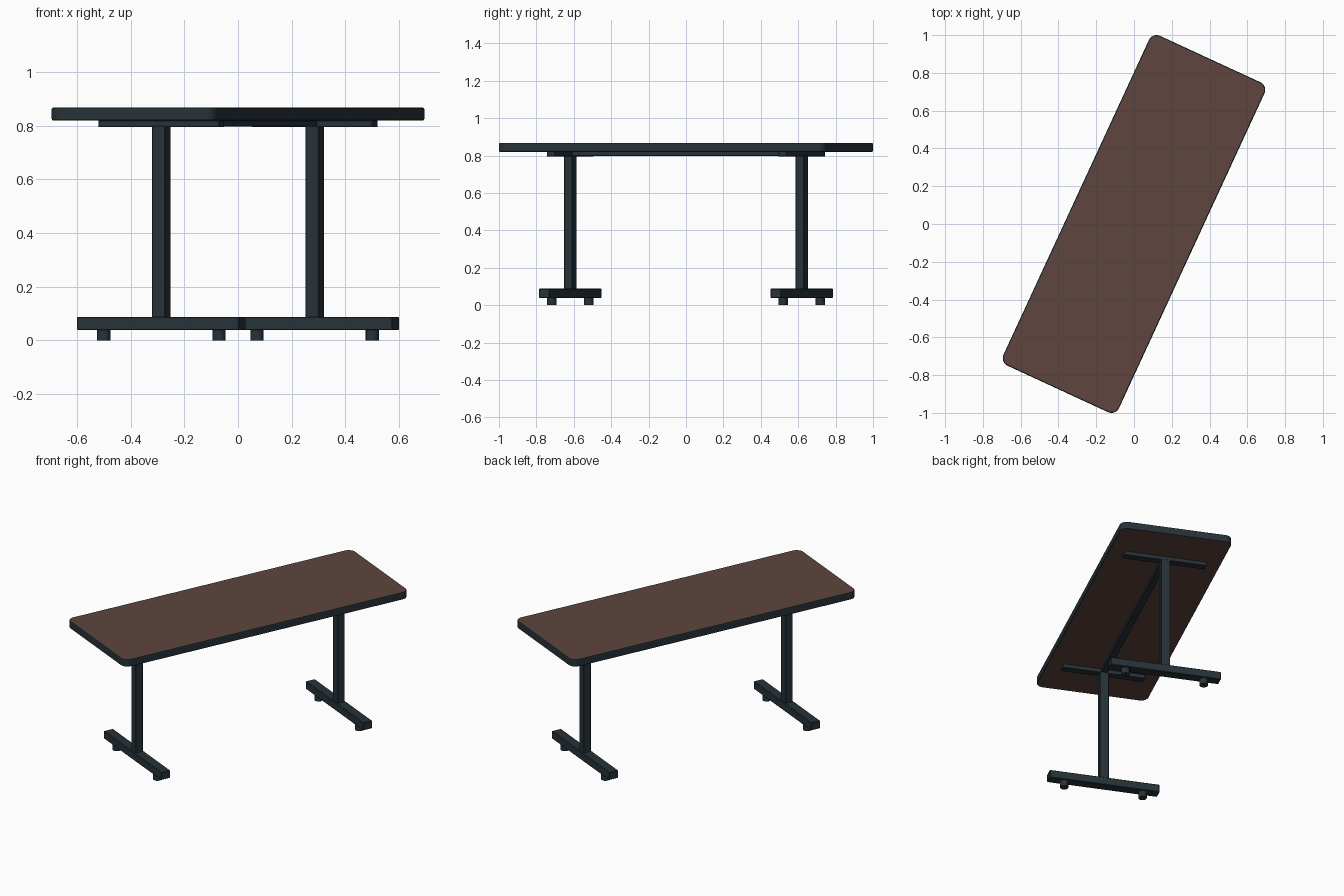
import bpy, bmesh, math
from mathutils import Matrix, Vector

if "Cube" in bpy.data.objects:
    bpy.data.objects.remove(bpy.data.objects["Cube"])

# whole table is turned about z; parts are laid out along local x
TURN = Matrix.Rotation(math.radians(65.2), 4, 'Z')


def material(name, rgb):
    m = bpy.data.materials.new(name)
    m.diffuse_color = (*rgb, 1)
    m.use_nodes = True
    m.node_tree.nodes["Principled BSDF"].inputs["Base Color"].default_value = m.diffuse_color
    return m


slate = material("dark_slate", (0.0200, 0.0325, 0.0405))
brown = material("brown_laminate", (0.113, 0.059, 0.049))


def finish(bm, name, mats):
    bm.transform(TURN)
    bmesh.ops.recalc_face_normals(bm, faces=bm.faces)
    me = bpy.data.meshes.new(name)
    bm.to_mesh(me)
    bm.free()
    for m in mats:
        me.materials.append(m)
    ob = bpy.data.objects.new(name, me)
    bpy.context.collection.objects.link(ob)
    return ob


def box(name, x, y, z0, z1, sx, sy, bevel=0.002):
    bm = bmesh.new()
    bmesh.ops.create_cube(bm, size=1)
    bm.transform(Matrix.Translation((x, y, (z0 + z1) / 2)) @ Matrix.Diagonal((sx, sy, z1 - z0, 1)))
    bmesh.ops.bevel(bm, geom=bm.edges[:], offset=bevel, segments=1, affect='EDGES')
    return finish(bm, name, [slate])


def cylinder(name, x, y, z0, z1, r):
    bm = bmesh.new()
    bmesh.ops.create_cone(bm, cap_ends=True, segments=16, radius1=r, radius2=r, depth=z1 - z0)
    bm.transform(Matrix.Translation((x, y, (z0 + z1) / 2)))
    ob = finish(bm, name, [slate])
    for p in ob.data.polygons:
        p.use_smooth = abs(p.normal.z) < 0.5
    for e in ob.data.edges:
        v = [ob.data.vertices[i].co.z for i in e.vertices]
        e.use_edge_sharp = abs(v[0] - v[1]) < 1e-4


# tabletop: rounded rectangle slab, brown faces with a dark edge band
L, W, R, Z0, Z1 = 0.962, 0.337, 0.045, 0.82, 0.868
bm = bmesh.new()
ring = []
for k, (sx, sy) in enumerate([(1, 1), (-1, 1), (-1, -1), (1, -1)]):
    for i in range(9):
        a = math.pi / 2 * (k + i / 8)
        ring.append(bm.verts.new((sx * (L - R) + R * math.cos(a), sy * (W - R) + R * math.sin(a), Z0)))
base = bm.faces.new(ring)
ext = bmesh.ops.extrude_face_region(bm, geom=[base], use_keep_orig=True)
bmesh.ops.translate(bm, vec=Vector((0, 0, Z1 - Z0)),
                    verts=[g for g in ext["geom"] if isinstance(g, bmesh.types.BMVert)])
rim = [e for e in bm.edges if abs(e.verts[0].co.z - e.verts[1].co.z) < 1e-5]
bmesh.ops.bevel(bm, geom=rim, offset=0.006, segments=2, affect='EDGES', profile=0.5)
bm.normal_update()
for f in bm.faces:
    f.material_index = 0 if abs(f.normal.z) > 0.98 else 1
finish(bm, "tabletop", [brown, slate])

# long beam under the top
box("under_beam", 0, 0, 0.798, 0.821, 1.36, 0.04)

# two T-shaped leg frames
for side, s in (("left", -1), ("right", 1)):
    x = s * 0.682
    box(side + "_top_bracket", x, 0, 0.795, 0.821, 0.046, 0.496)
    box(side + "_column", x, 0, 0.085, 0.80, 0.049, 0.054)
    box(side + "_foot", x, 0, 0.038, 0.088, 0.062, 0.665, 0.003)
    for end, t in (("front", -1), ("back", 1)):
        cylinder(f"{side}_{end}_glide", x, t * 0.237, 0, 0.04, 0.025)
